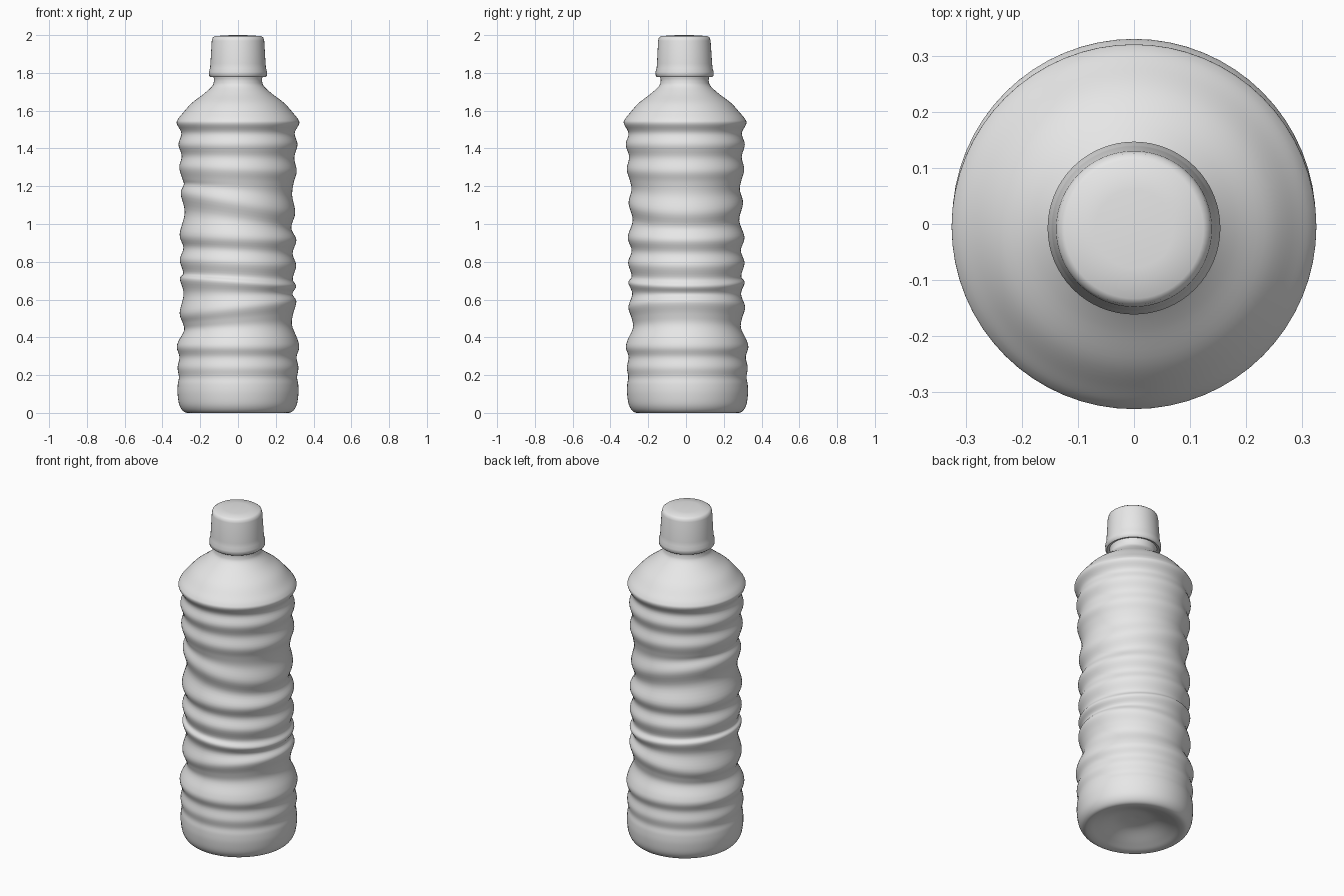
import bpy
import bmesh
import math
from mathutils import Vector

SEGMENTS = 64

default_cube = bpy.data.objects.get("Cube")
if default_cube:
    bpy.data.objects.remove(default_cube, do_unlink=True)


def make_material(name, colour):
    material = bpy.data.materials.new(name)
    material.use_nodes = True
    material.diffuse_color = colour
    material.node_tree.nodes["Principled BSDF"].inputs["Base Color"].default_value = colour
    return material


def smooth_profile(points, steps):
    """Pass a Catmull-Rom curve through (radius, height, tilt) points."""
    padded = [points[0]] + points + [points[-1]]
    padded = [Vector(point) for point in padded]
    result = []
    for a, b, c, d in zip(padded, padded[1:], padded[2:], padded[3:]):
        for step in range(steps):
            t = step / steps
            result.append(b + (c - a) * t / 2
                          + (a * 2 - b * 5 + c * 4 - d) * t * t / 2
                          + (b * 3 - a - c * 3 + d) * t ** 3 / 2)
    result.append(padded[-1])
    return result


def lathe(name, profile, material, smooth_angle):
    """Revolve a profile from its lowest to its highest pole, tilting rings along x."""
    bm = bmesh.new()
    rings = []
    for radius, height, tilt in profile:
        lean = 0.009 * (1 - height)
        if radius < 0.001:
            rings.append([bm.verts.new((0, lean, height))] * SEGMENTS)
            continue
        ring = []
        for i in range(SEGMENTS):
            angle = math.tau * i / SEGMENTS
            ring.append(bm.verts.new((radius * math.cos(angle),
                                      radius * math.sin(angle) + lean,
                                      height + tilt * math.cos(angle))))
        rings.append(ring)
    for lower, upper in zip(rings, rings[1:]):
        for i in range(SEGMENTS):
            j = (i + 1) % SEGMENTS
            corners = [lower[i], lower[j], upper[j], upper[i]]
            bm.faces.new(list(dict.fromkeys(corners)))
    bmesh.ops.recalc_face_normals(bm, faces=bm.faces)
    mesh = bpy.data.meshes.new(name)
    bm.to_mesh(mesh)
    bm.free()
    mesh.materials.append(material)
    obj = bpy.data.objects.new(name, mesh)
    bpy.context.collection.objects.link(obj)
    bpy.ops.object.select_all(action="DESELECT")
    obj.select_set(True)
    bpy.context.view_layer.objects.active = obj
    bpy.ops.object.shade_smooth_by_angle(angle=math.radians(smooth_angle))
    return obj


grey = make_material("light grey plastic", (0.8, 0.8, 0.8, 1))

# Base: pushed-up underside and rounded foot
base = [(0, 0.07, 0), (0.1, 0.06, 0), (0.2, 0.02, 0), (0.25, 0.002, 0),
        (0.285, 0.005, 0), (0.31, 0.04, 0), (0.32, 0.1, 0),
        (0.319, 0.15, 0), (0.313, 0.19, 0), (0.32, 0.24, 0)]

# Ribbed wall: grooves and ridges as (radius, height, tilt), some rings slanted
wall = [(0.31, 0.295, 0), (0.324, 0.345, 0), (0.315, 0.385, 0.005),
        (0.286, 0.45, 0.015), (0.292, 0.5, 0.025), (0.309, 0.56, 0.03),
        (0.288, 0.63, 0), (0.308, 0.69, -0.02),
        (0.29, 0.725, -0.015), (0.308, 0.795, -0.015),
        (0.289, 0.86, -0.015), (0.309, 0.93, -0.015),
        (0.282, 1.02, -0.04), (0.303, 1.11, -0.05),
        (0.287, 1.18, -0.03), (0.295, 1.23, -0.01),
        (0.311, 1.29, -0.01), (0.298, 1.355, -0.005), (0.315, 1.42, 0),
        (0.3, 1.48, 0), (0.324, 1.53, 0)]

# Shoulder and neck, closed inside the cap
shoulder = [(0.318, 1.555, 0), (0.29, 1.59, 0), (0.245, 1.64, 0),
            (0.18, 1.69, 0), (0.137, 1.73, 0), (0.127, 1.76, 0),
            (0.122, 1.81, 0), (0, 1.82, 0)]

lathe("bottle_body", smooth_profile(base + wall + shoulder, 5), grey, 60)

# Screw cap: flared collar, tapered side and softly domed top
cap = [(0, 1.79), (0.12, 1.785), (0.145, 1.777), (0.153, 1.784),
       (0.154, 1.805), (0.148, 1.825), (0.146, 1.85), (0.139, 1.97),
       (0.135, 1.986), (0.124, 1.994), (0.07, 1.999), (0, 2)]
lathe("screw_cap", [(radius, height, 0) for radius, height in cap], grey, 50)
